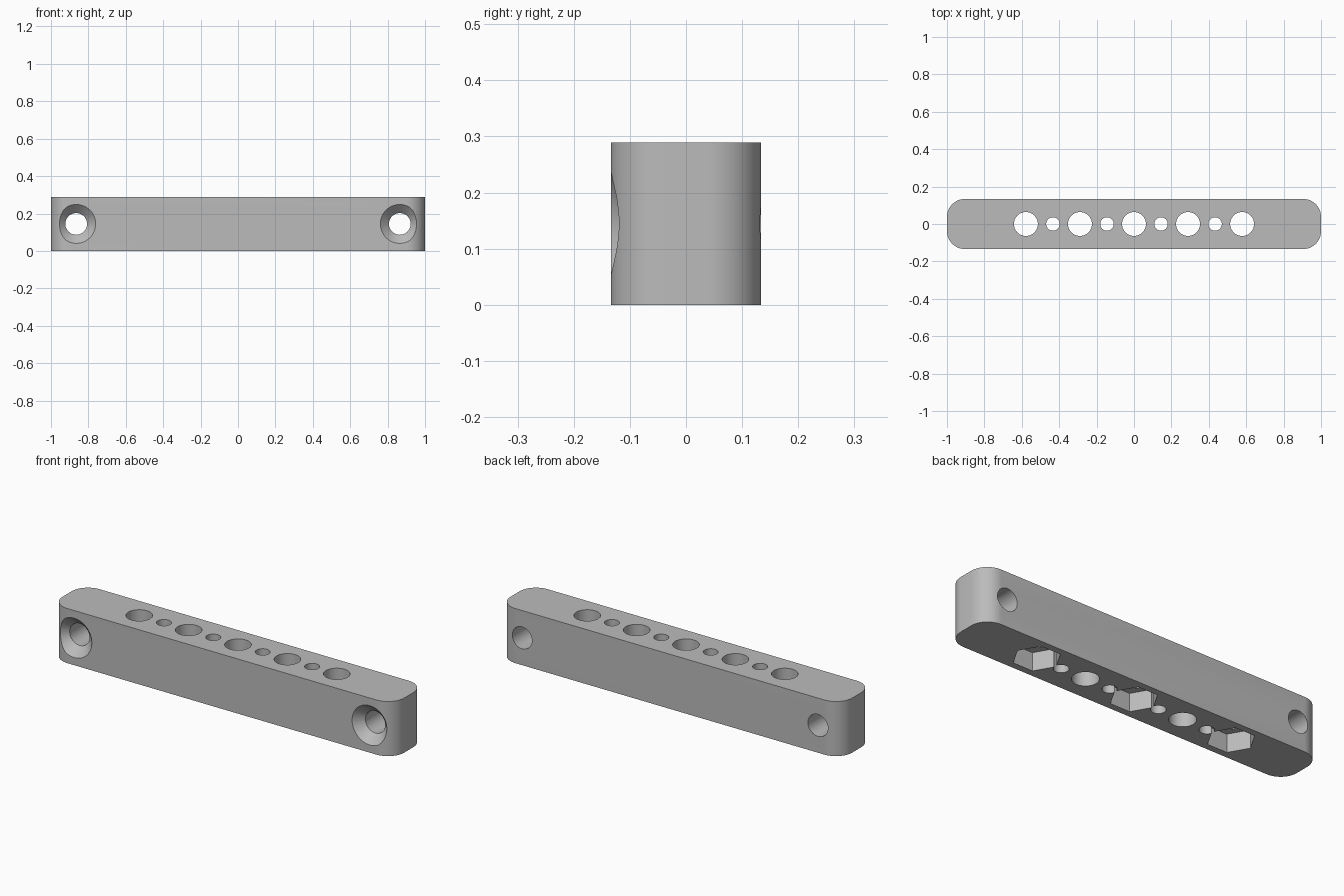
import bpy, bmesh, math

LENGTH, DEPTH, HEIGHT = 2.0, 0.268, 0.289
CORNER = 0.096
PITCH = HEIGHT / 2        # spacing of neighbouring vertical holes
SCREW_X = 0.865

cube = bpy.data.objects.get("Cube")
if cube:
    bpy.data.objects.remove(cube, do_unlink=True)

grey = bpy.data.materials.new("plain grey")
grey.use_nodes = True
colour = (0.5, 0.5, 0.5, 1)
grey.diffuse_color = colour
grey.node_tree.nodes["Principled BSDF"].inputs["Base Color"].default_value = colour


# Bar with rounded vertical edges
bpy.ops.mesh.primitive_cube_add(size=1, location=(0, 0, HEIGHT / 2))
bar = bpy.context.object
bar.name = "mounting_bar"
bar.scale = (LENGTH, DEPTH, HEIGHT)
bpy.ops.object.transform_apply(location=True, rotation=True, scale=True)
bm = bmesh.new()
bm.from_mesh(bar.data)
uprights = [e for e in bm.edges
            if abs(e.verts[0].co.z - e.verts[1].co.z) > HEIGHT / 2]
bmesh.ops.bevel(bm, geom=uprights, offset=CORNER, offset_type='OFFSET',
                segments=12, profile=0.5, affect='EDGES')
bm.to_mesh(bar.data)
bm.free()
bar.data.materials.append(grey)


def cut(location, r_bottom, r_top, length, sides=48, rotation=(0, 0, 0)):
    """Cut a round, conical or hexagonal recess out of the bar."""
    bpy.ops.mesh.primitive_cone_add(vertices=sides, radius1=r_bottom, radius2=r_top,
                                    depth=length, location=location, rotation=rotation)
    cutter = bpy.context.object
    cutter.name = "hole_cutter"
    cutter.hide_render = True
    cutter.data.materials.append(grey)
    mod = bar.modifiers.new("hole", 'BOOLEAN')
    mod.operation = 'DIFFERENCE'
    mod.solver = 'EXACT'
    mod.object = cutter
    bpy.ops.object.select_all(action='DESELECT')
    bpy.context.view_layer.objects.active = bar
    bar.select_set(True)
    bpy.ops.object.modifier_apply(modifier=mod.name)
    bpy.data.objects.remove(cutter, do_unlink=True)


# Row of alternating large and small vertical holes
for i in range(-4, 5):
    radius = 0.064 if i % 2 == 0 else 0.036
    cut((i * PITCH, 0, HEIGHT / 2), radius, radius, 1)

# Hexagonal nut pockets under every other large hole
NUT_DEPTH = 0.096
for i in (-4, 0, 4):
    # corners point along x
    cut((i * PITCH, 0, 0), 0.114, 0.114, 2 * NUT_DEPTH, 6, (0, 0, math.pi / 6))

# Countersunk screw holes through both ends
SINK_OUT, SINK_IN, SINK_RADIUS = 0.03, 0.06, 0.104
for side in (-1, 1):
    cut((side * SCREW_X, 0, HEIGHT / 2), 0.058, 0.058, 1, 48, (math.pi / 2, 0, 0))
    middle = -DEPTH / 2 + (SINK_IN - SINK_OUT) / 2
    cut((side * SCREW_X, middle, HEIGHT / 2), SINK_RADIUS + SINK_OUT,
        SINK_RADIUS - SINK_IN, SINK_IN + SINK_OUT, 48, (-math.pi / 2, 0, 0))

bpy.ops.object.shade_smooth_by_angle(angle=math.radians(30))
